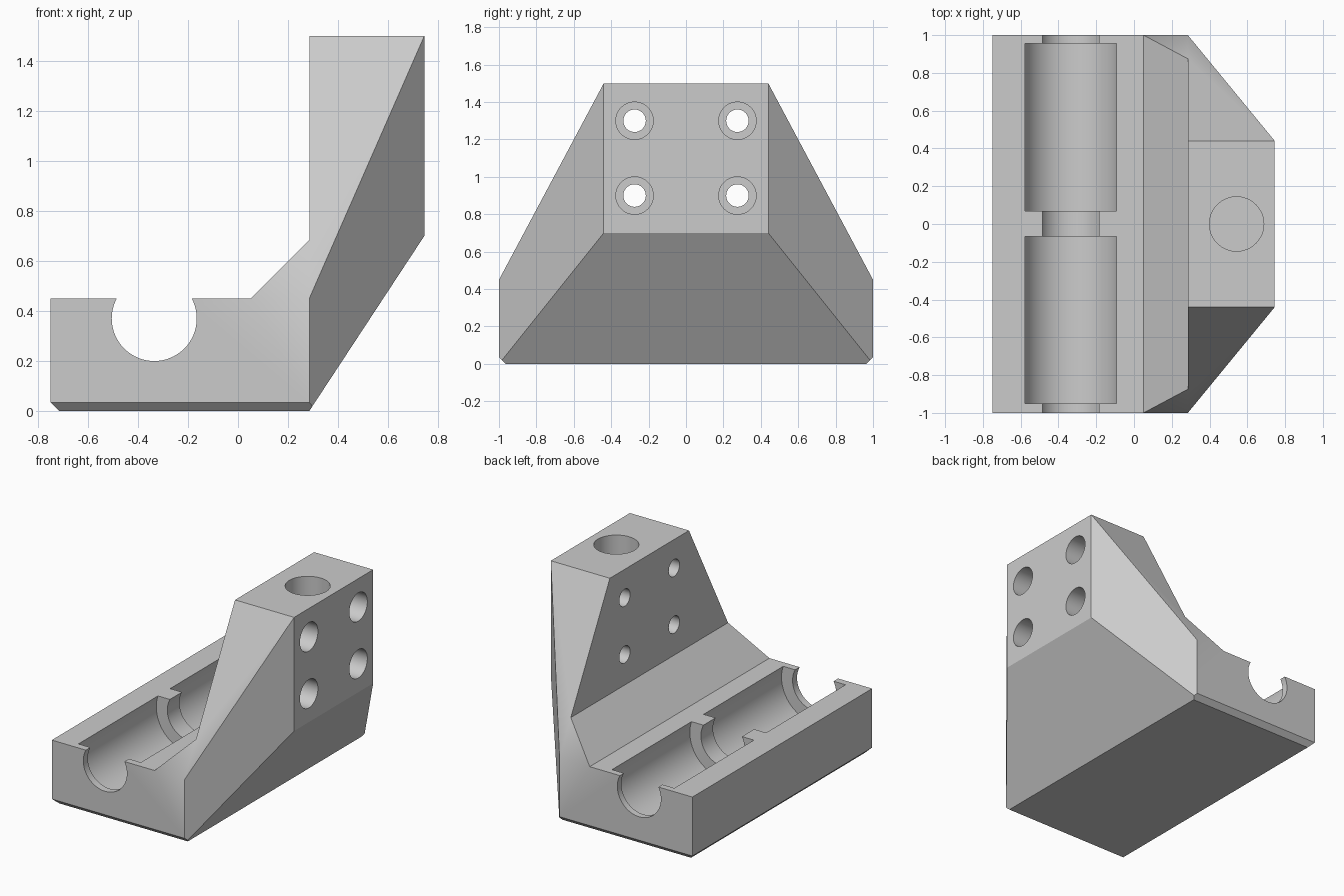
import bpy, bmesh
from mathutils import Matrix, Vector

cube = bpy.data.objects.get("Cube")
if cube:
    bpy.data.objects.remove(cube, do_unlink=True)


def make_object(name, bm):
    bmesh.ops.recalc_face_normals(bm, faces=bm.faces)
    mesh = bpy.data.meshes.new(name)
    bm.to_mesh(mesh)
    bm.free()
    ob = bpy.data.objects.new(name, mesh)
    bpy.context.collection.objects.link(ob)
    return ob


def prism(name, points, axis, start, end):
    """Extrude a 2D outline along one axis; outline uses the other two in order."""
    bm = bmesh.new()
    verts = []
    for p in points:
        co = list(p)
        co.insert(axis, start)
        verts.append(bm.verts.new(co))
    face = bm.faces.new(verts)
    moved = bmesh.ops.extrude_face_region(bm, geom=[face])["geom"]
    shift = Vector((0, 0, 0))
    shift[axis] = end - start
    bmesh.ops.translate(bm, vec=shift,
                        verts=[g for g in moved if isinstance(g, bmesh.types.BMVert)])
    return make_object(name, bm)


def cylinder(name, start, end, radius):
    start, end = Vector(start), Vector(end)
    direction = end - start
    turn = direction.to_track_quat('Z', 'Y').to_matrix().to_4x4()
    bm = bmesh.new()
    bmesh.ops.create_cone(bm, cap_ends=True, segments=64, radius1=radius, radius2=radius,
                          depth=direction.length,
                          matrix=Matrix.Translation((start + end) / 2) @ turn)
    return make_object(name, bm)


def boolean(target, tool, operation):
    tool.hide_render = True
    mod = target.modifiers.new(tool.name, 'BOOLEAN')
    mod.operation, mod.solver, mod.object = operation, 'EXACT', tool
    bpy.context.view_layer.objects.active = target
    bpy.ops.object.modifier_apply(modifier=mod.name)
    bpy.data.objects.remove(tool, do_unlink=True)


# Bracket body: the side profile, trimmed by end and plan outlines
WALL, BACK, TOP, DECK, CHAMFER = 0.285, 0.745, 1.5, 0.45, 0.035
bracket = prism("bearing_bracket", [
    (CHAMFER - 0.75, 0), (WALL, 0), (BACK, 0.7), (BACK, TOP), (WALL, TOP),
    (WALL, 0.685), (0.05, DECK), (-0.75, DECK), (-0.75, CHAMFER)], 1, -1.2, 1.2)

half = [(1 - CHAMFER, 0), (1, CHAMFER), (1, DECK), (0.44, TOP)]
ends = half + [(-y, z) for y, z in reversed(half)]
boolean(bracket, prism("end_outline", ends, 0, -1, 1), 'INTERSECT')

slope = (1 - 0.44) / (BACK - WALL)
near, far = 1 + slope * (WALL + 1), 0.44 - slope * 0.1
plan = [(-1, -near), (BACK + 0.1, -far), (BACK + 0.1, far), (-1, near)]
boolean(bracket, prism("plan_outline", plan, 2, -0.5, 2), 'INTERSECT')

# Shaft channel with two wider bearing seats
CX, CZ = -0.335, 0.37
boolean(bracket, cylinder("shaft_cutter", (CX, -1.2, CZ), (CX, 1.2, CZ), 0.17), 'DIFFERENCE')
for y0, y1 in ((-0.95, -0.065), (0.07, 0.955)):
    boolean(bracket, cylinder("bearing_cutter", (CX, y0, CZ), (CX, y1, CZ), 0.256), 'DIFFERENCE')

# Counterbored bolt holes through the upright
for y in (-0.275, 0.275):
    for z in (0.9, 1.3):
        for x0, radius in ((0.2, 0.06), (0.44, 0.1)):
            boolean(bracket, cylinder("bolt_cutter", (x0, y, z), (0.9, y, z), radius), 'DIFFERENCE')

# Blind socket in the top
boolean(bracket, cylinder("socket_cutter", (0.543, 0, 0.7), (0.543, 0, 1.7), 0.144), 'DIFFERENCE')

# Single grey finish
grey = bpy.data.materials.new("matte grey")
grey.use_nodes = True
colour = (0.6, 0.6, 0.6, 1)
grey.diffuse_color = colour
grey.node_tree.nodes["Principled BSDF"].inputs["Base Color"].default_value = colour
bracket.data.materials.clear()
bracket.data.materials.append(grey)
for poly in bracket.data.polygons:
    poly.material_index = 0

bpy.ops.object.select_all(action='DESELECT')
bracket.select_set(True)
bpy.context.view_layer.objects.active = bracket
bpy.ops.object.shade_smooth_by_angle(angle=0.5)
